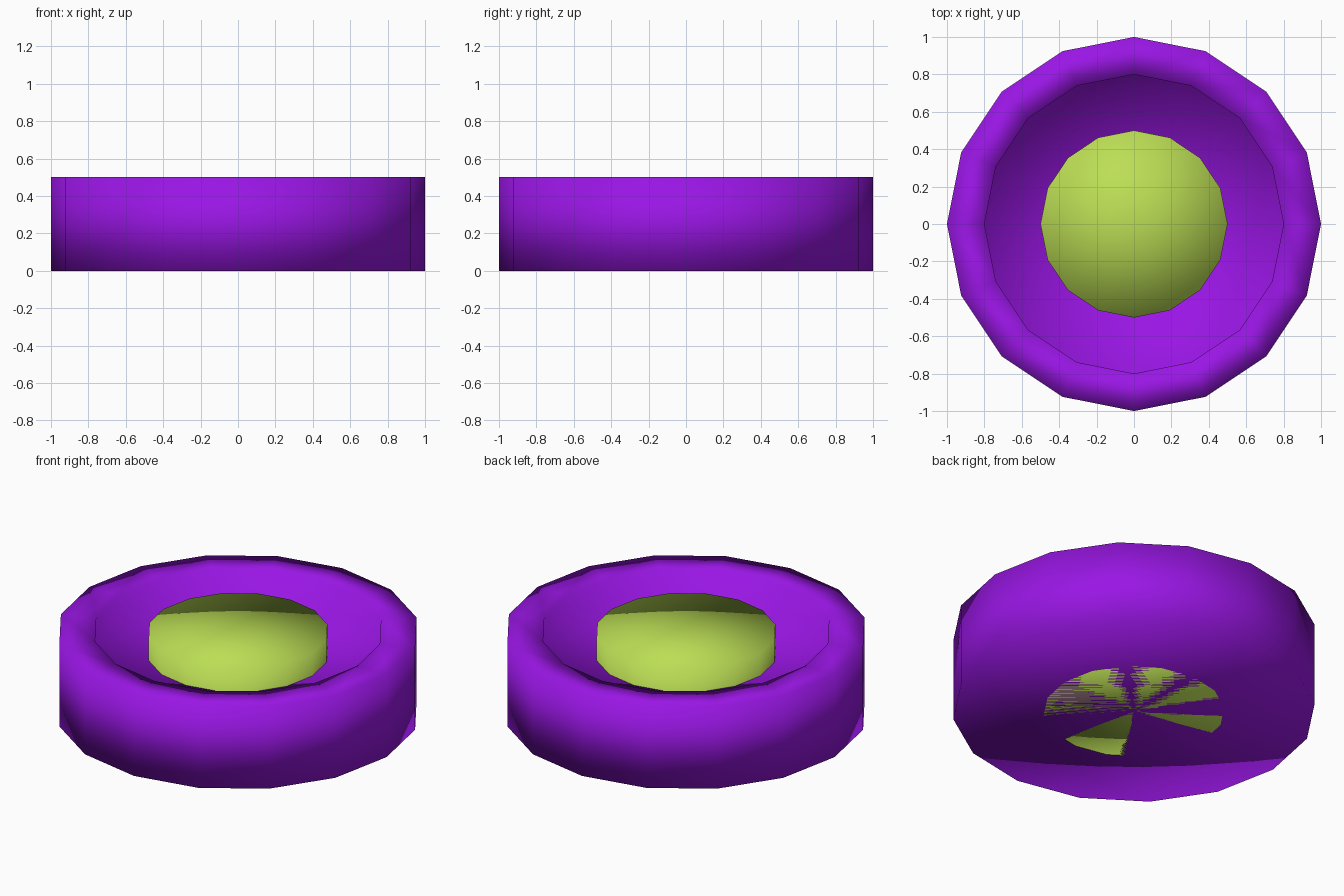
import bpy
import bmesh
import math

if "Cube" in bpy.data.objects:
    bpy.data.objects.remove(bpy.data.objects["Cube"])

SIDES = 16


def material(name, rgb):
    m = bpy.data.materials.new(name)
    m.diffuse_color = (*rgb, 1.0)
    m.use_nodes = True
    m.node_tree.nodes["Principled BSDF"].inputs["Base Color"].default_value = m.diffuse_color
    return m


def lathe(name, profile, mat):
    """Revolve an (r, z) profile that starts and ends on the axis."""
    bm = bmesh.new()
    rings = []
    for r, z in profile:
        count = SIDES if r > 0 else 1
        rings.append([bm.verts.new((r * math.cos(2 * math.pi * i / SIDES),
                                    r * math.sin(2 * math.pi * i / SIDES), z))
                      for i in range(count)])
    for a, b in zip(rings, rings[1:]):
        for i in range(SIDES):
            j = (i + 1) % SIDES
            if len(a) == 1:
                bm.faces.new((a[0], b[j], b[i]))
            elif len(b) == 1:
                bm.faces.new((a[i], a[j], b[0]))
            else:
                bm.faces.new((a[i], a[j], b[j], b[i]))
    bmesh.ops.recalc_face_normals(bm, faces=bm.faces)
    for f in bm.faces:
        f.smooth = True
    me = bpy.data.meshes.new(name)
    bm.to_mesh(me)
    bm.free()
    me.materials.append(mat)
    ob = bpy.data.objects.new(name, me)
    bpy.context.collection.objects.link(ob)
    return ob


# Round base with a flat rim and a recessed floor
lathe("recessed_base",
      [(0, 0), (1.0, 0), (1.0, 0.5), (0.8, 0.5), (0.8, 0.36), (0, 0.36)],
      material("purple", (0.32, 0.008, 0.78)))

# Central round button, level with the rim and reaching the ground
lathe("center_button",
      [(0, 0), (0.5, 0), (0.5, 0.5), (0, 0.5)],
      material("lime", (0.5, 0.73, 0.09)))
